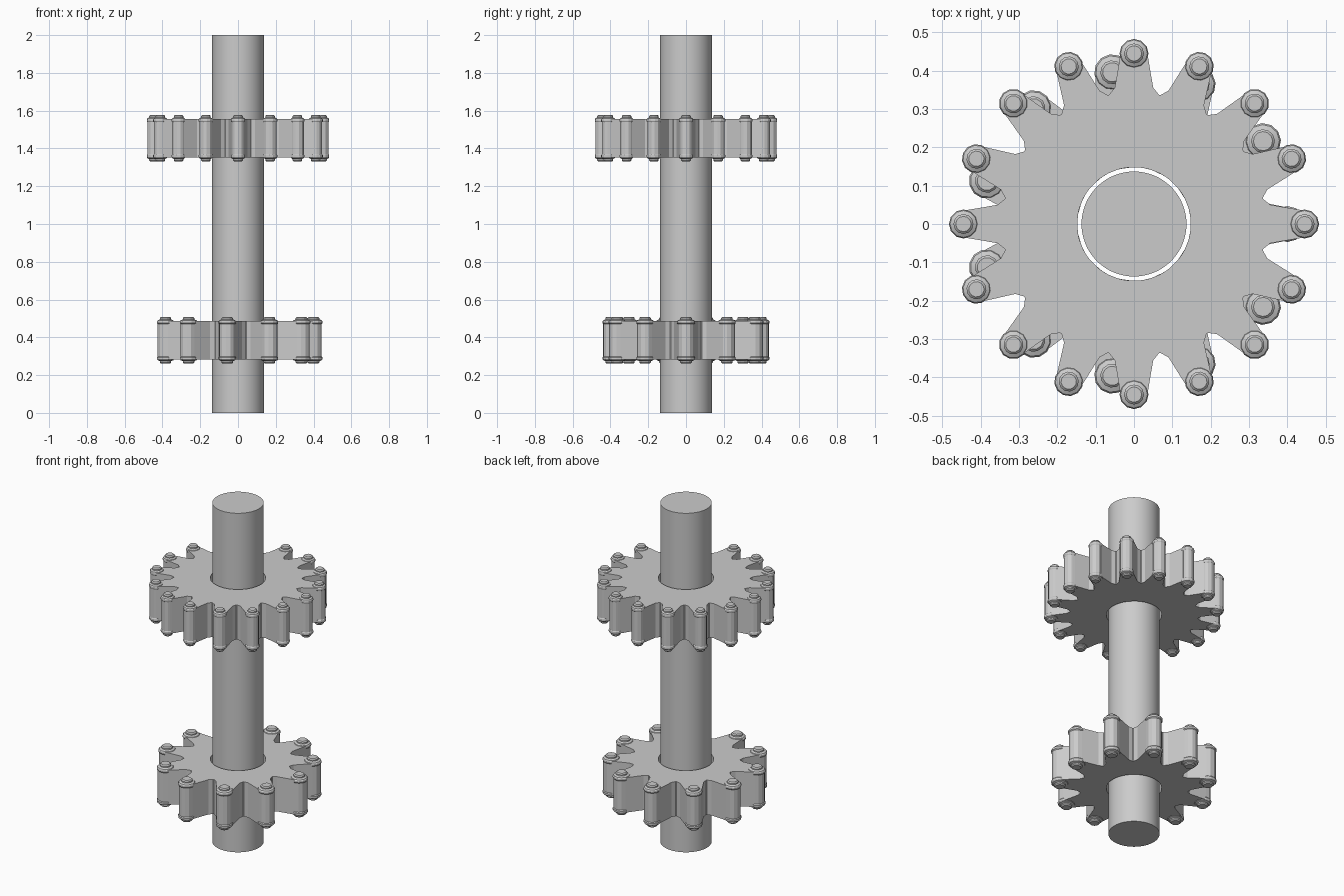
import bpy, bmesh
from math import sin, cos, pi, atan2, radians

if "Cube" in bpy.data.objects:
    bpy.data.objects.remove(bpy.data.objects["Cube"])


def finish(bm, name, angle=None):
    bmesh.ops.recalc_face_normals(bm, faces=bm.faces)
    mesh = bpy.data.meshes.new(name)
    bm.to_mesh(mesh)
    bm.free()
    ob = bpy.data.objects.new(name, mesh)
    bpy.context.collection.objects.link(ob)
    if angle:
        bpy.ops.object.select_all(action='DESELECT')
        ob.select_set(True)
        bpy.context.view_layer.objects.active = ob
        bpy.ops.object.shade_smooth_by_angle(angle=radians(angle))
    return ob


def lathe(bm, profile, cx, cy, rot, sides):
    """Closed solid of revolution from (radius, z) points."""
    rings = [[bm.verts.new((cx + r * cos(rot + 2 * pi * k / sides),
                            cy + r * sin(rot + 2 * pi * k / sides), z))
              for k in range(sides)] for r, z in profile]
    for a, b in zip(rings, rings[1:]):
        for k in range(sides):
            j = (k + 1) % sides
            bm.faces.new((a[k], a[j], b[j], b[k]))
    bm.faces.new(rings[0][::-1])
    bm.faces.new(rings[-1])


def gear_body(name, teeth, half_tooth, hole, z0, z1):
    """Star-shaped plate with a round bore; half_tooth runs root to tip."""
    tooth = [(x, -y) for x, y in half_tooth] + half_tooth[::-1]
    outer = []
    for i in range(teeth):
        a = 2 * pi * i / teeth
        outer += [(x * cos(a) - y * sin(a), x * sin(a) + y * cos(a)) for x, y in tooth]
    inner = [(hole * cos(atan2(y, x)), hole * sin(atan2(y, x))) for x, y in outer]
    bm = bmesh.new()
    loops = [[bm.verts.new((x, y, z)) for x, y in pts]
             for pts, z in ((outer, z0), (outer, z1), (inner, z1), (inner, z0))]
    n = len(outer)
    for s in range(4):
        a, b = loops[s], loops[(s + 1) % 4]
        for k in range(n):
            j = (k + 1) % n
            bm.faces.new((a[k], a[j], b[j], b[k]))
    return finish(bm, name)


def gear_pins(name, teeth, radius, r, collar, cap, z0, z1):
    """One collared, capped pin at each tooth tip."""
    half = [(cap, 0.021), (cap + 0.006, 0.015), (cap + 0.006, 0.008),
            (r, 0.003), (collar, -0.003), (collar, -0.012), (r, -0.017)]
    profile = [(q, z0 - h) for q, h in half] + [(q, z1 + h) for q, h in half[::-1]]
    bm = bmesh.new()
    for i in range(teeth):
        a = 2 * pi * i / teeth
        lathe(bm, profile, radius * cos(a), radius * sin(a), a, 12)
    return finish(bm, name, 25)


# Central shaft
bm = bmesh.new()
lathe(bm, [(0.137, 0), (0.137, 2)], 0, 0, 0, 64)
finish(bm, "shaft", 30)

# Upper gear, sixteen teeth
gear_body("upper_gear", 16, [(0.337, 0.065), (0.356, 0.050), (0.45, 0.034)],
          0.148, 1.352, 1.556)
gear_pins("upper_gear_pins", 16, 0.445, 0.035, 0.038, 0.020, 1.352, 1.556)

# Lower gear, eleven teeth
gear_body("lower_gear", 11, [(0.279, 0.079), (0.300, 0.064), (0.40, 0.043)],
          0.148, 0.282, 0.487)
gear_pins("lower_gear_pins", 11, 0.400, 0.043, 0.047, 0.025, 0.282, 0.487)
